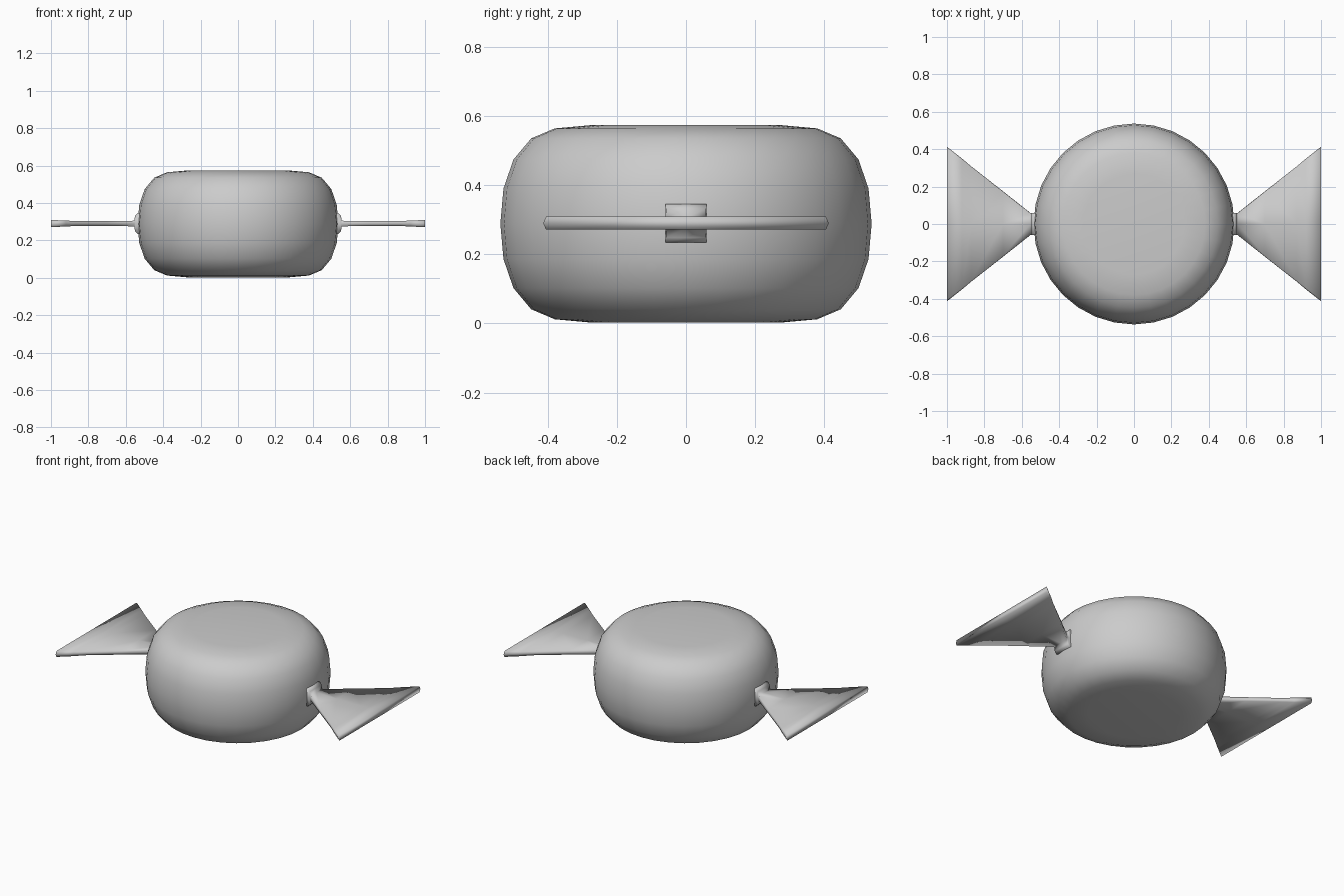
import bpy, bmesh, math

if "Cube" in bpy.data.objects:
    bpy.data.objects.remove(bpy.data.objects["Cube"])

MID = 0.288


def finish(name, bm):
    bmesh.ops.recalc_face_normals(bm, faces=bm.faces)
    mesh = bpy.data.meshes.new(name)
    bm.to_mesh(mesh)
    bm.free()
    for p in mesh.polygons:
        p.use_smooth = True
    obj = bpy.data.objects.new(name, mesh)
    bpy.context.collection.objects.link(obj)
    return obj


def loft(bm, rings):
    loops = [[bm.verts.new(p) for p in ring] for ring in rings]
    n = len(loops[0])
    for a, b in zip(loops, loops[1:]):
        for i in range(n):
            j = (i + 1) % n
            bm.faces.new((a[i], a[j], b[j], b[i]))
    bm.faces.new(loops[0])
    bm.faces.new(loops[-1])


# Rounded sweet body: (radius, height above the middle), mirrored in z
half = [(0.537, 0), (0.528, 0.102), (0.499, 0.186), (0.448, 0.247),
        (0.38, 0.276), (0.27, 0.286)]
profile = [(r, -z) for r, z in reversed(half[1:])] + half
SEGS = 32
bm = bmesh.new()
loft(bm, [[(r * math.cos(math.tau * i / SEGS), r * math.sin(math.tau * i / SEGS), MID + z)
           for i in range(SEGS)] for r, z in profile])
finish("sweet_body", bm)

# Twisted wrapper ends: (x, half width, half thickness, flatness of the side edge)
stations = [(0.49, 0.06, 0.056, 1), (0.535, 0.06, 0.056, 1), (0.55, 0.058, 0.042, 1),
            (0.555, 0.06, 0.015, 0.98), (0.70, 0.175, 0.013, 0.98),
            (0.87, 0.308, 0.013, 0.98), (0.92, 0.35, 0.016, 0.98),
            (1.0, 0.413, 0.019, 0.98)]
for side, name in ((1, "wrapper_right"), (-1, "wrapper_left")):
    bm = bmesh.new()
    rings = []
    for x, w, h, f in stations:
        outline = [(w, 0), (w * f, h), (0, h), (-w * f, h),
                   (-w, 0), (-w * f, -h), (0, -h), (w * f, -h)]
        rings.append([(side * x, y, MID + 0.002 + z) for y, z in outline])
    loft(bm, rings)
    finish(name, bm)
